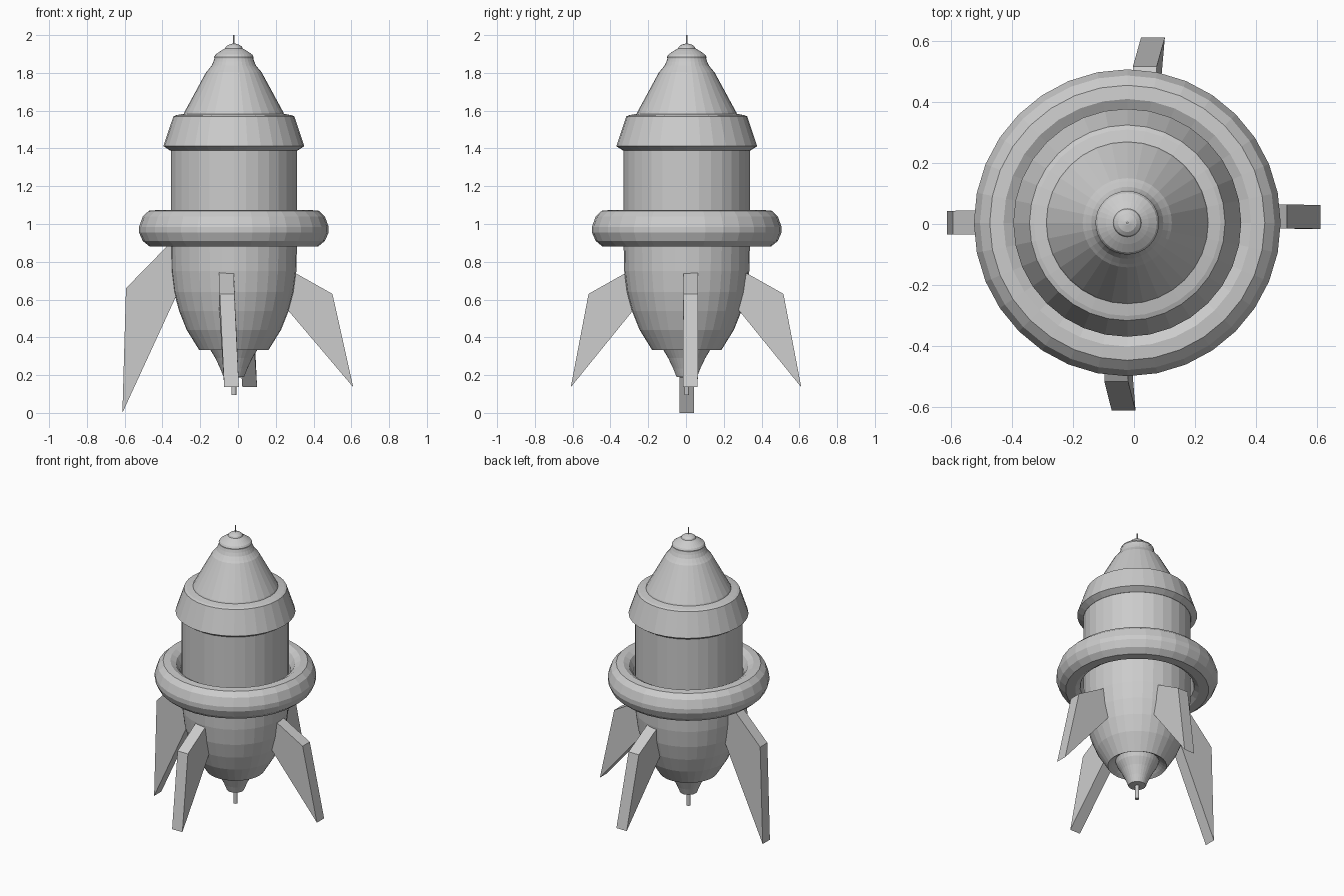
import bpy, bmesh, math

if "Cube" in bpy.data.objects:
    bpy.data.objects.remove(bpy.data.objects["Cube"])

CX, CY, SEG = -0.022, 0.004, 32


def finish(bm, name):
    bmesh.ops.recalc_face_normals(bm, faces=bm.faces)
    mesh = bpy.data.meshes.new(name)
    bm.to_mesh(mesh)
    bm.free()
    obj = bpy.data.objects.new(name, mesh)
    bpy.context.collection.objects.link(obj)
    return obj


def lathe(name, profile, seg=SEG, closed=False):
    """Revolve (radius, z) points around the rocket axis."""
    bm = bmesh.new()
    rings = []
    for r, z in profile:
        rings.append([bm.verts.new((CX + r * math.cos(2 * math.pi * i / seg),
                                    CY + r * math.sin(2 * math.pi * i / seg), z))
                      for i in range(seg)])
    pairs = list(zip(rings, rings[1:]))
    if closed:
        pairs.append((rings[-1], rings[0]))
    for a, b in pairs:
        for i in range(seg):
            j = (i + 1) % seg
            bm.faces.new((a[i], a[j], b[j], b[i]))
    if not closed:
        bm.faces.new(rings[0])
        bm.faces.new(rings[-1])
    return finish(bm, name)


def fin(name, outline, axis, root, tip):
    """Swept plate: outline of (outward, z) points, 0.08 thick, sliding sideways
    from root to tip offset. axis 0 = along x, 1 = along y."""
    bm = bmesh.new()
    sides = []
    for half in (-0.039, 0.039):
        row = []
        for d, z in outline:
            t = max(0, (abs(d) - 0.5) / 0.11)
            s = root + (tip - root) * t + half
            row.append(bm.verts.new((d, s, z) if axis == 0 else (s, d, z)))
        sides.append(row)
    n = len(outline)
    bm.faces.new(sides[0])
    bm.faces.new(sides[1])
    for i in range(n):
        j = (i + 1) % n
        bm.faces.new((sides[0][i], sides[0][j], sides[1][j], sides[1][i]))
    return finish(bm, name)


# Hull with rounded tail and recessed underside
lathe("hull", [(0.13, 0.37), (0.16, 0.345), (0.183, 0.332), (0.25, 0.44), (0.29, 0.54),
               (0.317, 0.64), (0.331, 0.75), (0.334, 0.88), (0.334, 1.42)])

# Collar and nose cone
lathe("collar", [(0.32, 1.39), (0.336, 1.388), (0.373, 1.412), (0.32, 1.57),
                 (0.305, 1.576), (0.262, 1.584)])
lathe("nose_cone", [(0.268, 1.575), (0.262, 1.592), (0.146, 1.805), (0.136, 1.816),
                    (0.118, 1.838), (0.108, 1.86), (0.1, 1.885)])
lathe("nose_cap", [(0.09, 1.87), (0.103, 1.876), (0.104, 1.885), (0.097, 1.897),
                   (0.07, 1.916), (0.046, 1.93), (0.042, 1.939), (0.03, 1.948),
                   (0.008, 1.955)])
lathe("antenna", [(0.004, 1.94), (0.004, 2.0)], 8)

# Ring around the middle
lathe("belt_ring", [(0.345, 0.95), (0.355, 0.90), (0.385, 0.88), (0.445, 0.88), (0.482, 0.91),
                    (0.502, 0.955), (0.502, 0.985), (0.482, 1.04), (0.45, 1.07),
                    (0.405, 1.074), (0.37, 1.055), (0.345, 1.01)], closed=True)

# Nozzle and pin
lathe("nozzle", [(0.14, 0.38), (0.125, 0.335), (0.098, 0.29), (0.072, 0.235), (0.054, 0.19),
                 (0.03, 0.188)])
lathe("nozzle_pin", [(0.013, 0.25), (0.013, 0.095)], 12)

# Fins: one long landing fin on the left, three shorter ones
fin("left_fin", [(-0.29, 0.97), (-0.593, 0.66), (-0.612, 0.0), (-0.29, 0.70)], 0, 0.006, 0.004)
short = [(0.25, 0.775), (0.508, 0.63), (0.61, 0.136), (0.25, 0.57)]
fin("right_fin", [(d - 0.008 if d < 0.6 else d, z) for d, z in short], 0, 0.025, 0.023)
fin("front_fin", [(-d - 0.008 if d < 0.6 else -d, z) for d, z in short], 1, -0.062, -0.034)
fin("back_fin", [(d + 0.008 if d < 0.6 else d, z) for d, z in short], 1, 0.031, 0.062)
